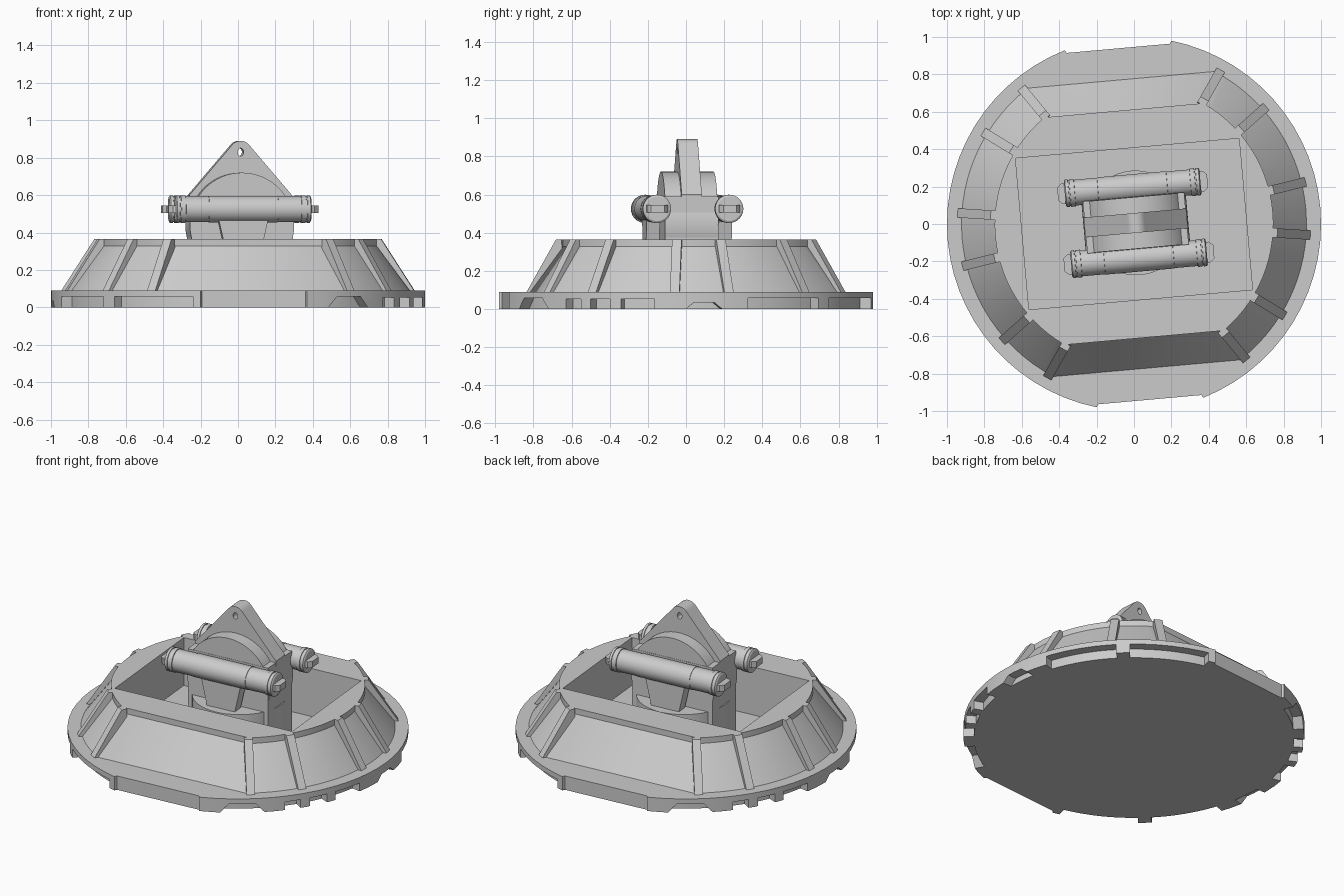
import bpy, bmesh
from math import sin, cos, radians, pi, sqrt
from mathutils import Matrix, Vector

cube = bpy.data.objects.get("Cube")
if cube:
    bpy.data.objects.remove(cube, do_unlink=True)

metal = bpy.data.materials.new("light grey metal")
metal.use_nodes = True
grey = (0.6, 0.6, 0.6, 1)
metal.diffuse_color = grey
metal.node_tree.nodes["Principled BSDF"].inputs["Base Color"].default_value = grey

TURN = Matrix.Rotation(radians(5.1), 4, 'Z')      # whole model sits slightly turned
HINGE = Matrix.Translation((0.01, 0.005, 0))      # offset of the lifting lug group
parts = []


def finish(bm, name, matrix=Matrix(), keep=True):
    bmesh.ops.recalc_face_normals(bm, faces=bm.faces)
    bm.transform(TURN @ matrix)
    mesh = bpy.data.meshes.new(name)
    bm.to_mesh(mesh)
    bm.free()
    mesh.materials.append(metal)
    obj = bpy.data.objects.new(name, mesh)
    bpy.context.collection.objects.link(obj)
    obj.hide_render = not keep
    if keep:
        parts.append(obj)
    return obj


def add_loft(bm, rings):
    loops = [[bm.verts.new(p) for p in ring] for ring in rings]
    n = len(loops[0])
    for a, b in zip(loops, loops[1:]):
        for i in range(n):
            bm.faces.new((a[i], a[(i + 1) % n], b[(i + 1) % n], b[i]))
    bm.faces.new(loops[0][::-1])
    bm.faces.new(loops[-1])


def loft(name, rings, matrix=Matrix(), keep=True):
    bm = bmesh.new()
    add_loft(bm, rings)
    return finish(bm, name, matrix, keep)


def box(name, x, y, z0, z1, matrix=Matrix(), keep=True, top=1):
    rings = [[(sx * x * s, sy * y, z) for sx, sy in ((-1, -1), (1, -1), (1, 1), (-1, 1))]
             for z, s in ((z0, 1), (z1, top))]
    return loft(name, rings, matrix, keep)


def lathe_x(bm, stations, centre, seg=40):
    # circular sections strung along the x axis
    c = Vector(centre)
    add_loft(bm, [[c + Vector((x, r * cos(2 * pi * i / seg), r * sin(2 * pi * i / seg)))
                   for i in range(seg)] for x, r in stations])


def cut(target, cutter):
    mod = target.modifiers.new("cut", 'BOOLEAN')
    mod.object = cutter
    mod.operation = 'DIFFERENCE'
    mod.solver = 'EXACT'
    bpy.context.view_layer.update()
    deps = bpy.context.evaluated_depsgraph_get()
    mesh = bpy.data.meshes.new_from_object(target.evaluated_get(deps))
    target.modifiers.clear()
    target.data = mesh


def outline(r, half_angle, z, flat=None, steps=28):
    # two arcs joined by straight front and back sides
    pts = []
    for side in (0, 180):
        for i in range(steps + 1):
            a = radians(side - half_angle + 2 * half_angle * i / steps)
            pts.append((r * cos(a), r * sin(a), z))
        if flat:
            s = 1 if side == 0 else -1
            pts += [(s * 0.278, s * flat, z), (-s * 0.278, s * flat, z)]
    return pts


# Base flange and sloped drum
flange = loft("base_flange", [outline(1, 73.4, z, 0.943) for z in (0, 0.09)])
drum = loft("sloped_drum", [outline(0.926, 57.1, 0.085), outline(0.745, 55, 0.328),
                            outline(0.745, 55, 0.365)])

# Rectangular well
well = box("well_cutter", 0.6, 0.406, 0.055, 0.6, keep=False)
cut(drum, well)
cut(flange, well)

# Rim notches, repeated on opposite sides: start, end, top, slant in degrees
bm = bmesh.new()
for turn in (0, 180):
    for a0, a1, top, slant in ((-61, -46, 0.058, 3), (-39, -33.5, 0.053, 0), (-30, -23.5, 0.053, 0),
                               (-20, -9.5, 0.053, 0), (0, 11, 0.035, 2.5),
                               (19, 44, 0.058, 0), (48.6, 76, 0.058, 0)):
        rings = []
        for z, inset in ((-0.05, 0), (0, 0), (top, slant)):
            angles = [radians(turn - 5.1 + a0 + inset + (a1 - a0 - 2 * inset) * i / 8)
                      for i in range(9)]
            rings.append([(0.94 * cos(a), 0.94 * sin(a), z) for a in angles] +
                         [(1.1 * cos(a), 1.1 * sin(a), z) for a in angles[::-1]])
        add_loft(bm, rings)
notches = finish(bm, "notch_cutter", keep=False)
cut(flange, notches)

# Sloping ribs around the drum
bm = bmesh.new()
profile = ((0.72, 0.085), (0.948, 0.085), (0.768, 0.365), (0.735, 0.365))
for side in (0, 180):
    for a in (-55.5, -36.5, -8.7, 8.7, 36.5, 55.5):
        rot = Matrix.Rotation(radians(side + a), 3, 'Z')
        add_loft(bm, [[rot @ Vector((r, y, z)) for r, z in profile] for y in (-0.025, 0.025)])
finish(bm, "drum_ribs")

# Lug foundation: turntable, block and upright disc
loft("turntable", [[(0.28 * cos(2 * pi * i / 48), 0.28 * sin(2 * pi * i / 48), z)
                    for i in range(48)] for z in (0.05, 0.3)], HINGE)
box("lug_block", 0.272, 0.14, 0.05, 0.59, HINGE)
loft("upright_disc", [[(0.28 * cos(2 * pi * i / 64), y, 0.44 + 0.28 * sin(2 * pi * i / 64))
                       for i in range(64)] for y in (-0.138, 0.138)], HINGE)

# Lifting lug with rounded top and pin hole
arc = [radians(35 + 110 * i / 16) for i in range(17)]
shape = [(-0.275, 0.57), (0.275, 0.57), (0.275, 0.6)]
shape += [(0.06 * cos(a), 0.83 + 0.06 * sin(a)) for a in arc] + [(-0.275, 0.6)]
lug = loft("lifting_lug", [[(x, y, z) for x, z in shape] for y in (-0.053, 0.053)], HINGE)
pin = loft("pin_hole_cutter", [[(0.016 * cos(2 * pi * i / 20), y, 0.83 + 0.021 * sin(2 * pi * i / 20))
                                for i in range(20)] for y in (-0.2, 0.2)], HINGE, keep=False)
cut(lug, pin)

# Side cylinders with collars, end tabs and tapered brackets
for side, word in ((-1, "front"), (1, "back")):
    y = side * 0.19
    at = HINGE @ Matrix.Translation((0, y, 0))
    half = [(0.185, 0.071), (0.186, 0.069), (0.31, 0.069), (0.311, 0.074),
            (0.335, 0.074), (0.336, 0.07), (0.342, 0.07), (0.343, 0.074),
            (0.358, 0.074), (0.364, 0.064)]
    bm = bmesh.new()
    lathe_x(bm, [(-x, r) for x, r in half[::-1]] + half, (0, 0, 0.525))
    finish(bm, word + "_cylinder", at)
    bm = bmesh.new()
    for s in (-1, 1):
        add_loft(bm, [[(s * x, py, z) for x, py in
                       ((0.35, -0.055), (0.38, -0.055), (0.402, -0.035),
                        (0.402, 0.035), (0.38, 0.055), (0.35, 0.055))]
                      for z in (0.505, 0.545)])
    finish(bm, word + "_end_tabs", at)
    box(word + "_bracket", 0.09, 0.035, 0.28, 0.5, at, top=1.55)

# Clean up cutters and shade
for cutter in (well, notches, pin):
    bpy.data.objects.remove(cutter, do_unlink=True)
bpy.ops.object.select_all(action='DESELECT')
for obj in parts:
    obj.select_set(True)
bpy.context.view_layer.objects.active = parts[0]
bpy.ops.object.shade_smooth_by_angle(angle=radians(30))
